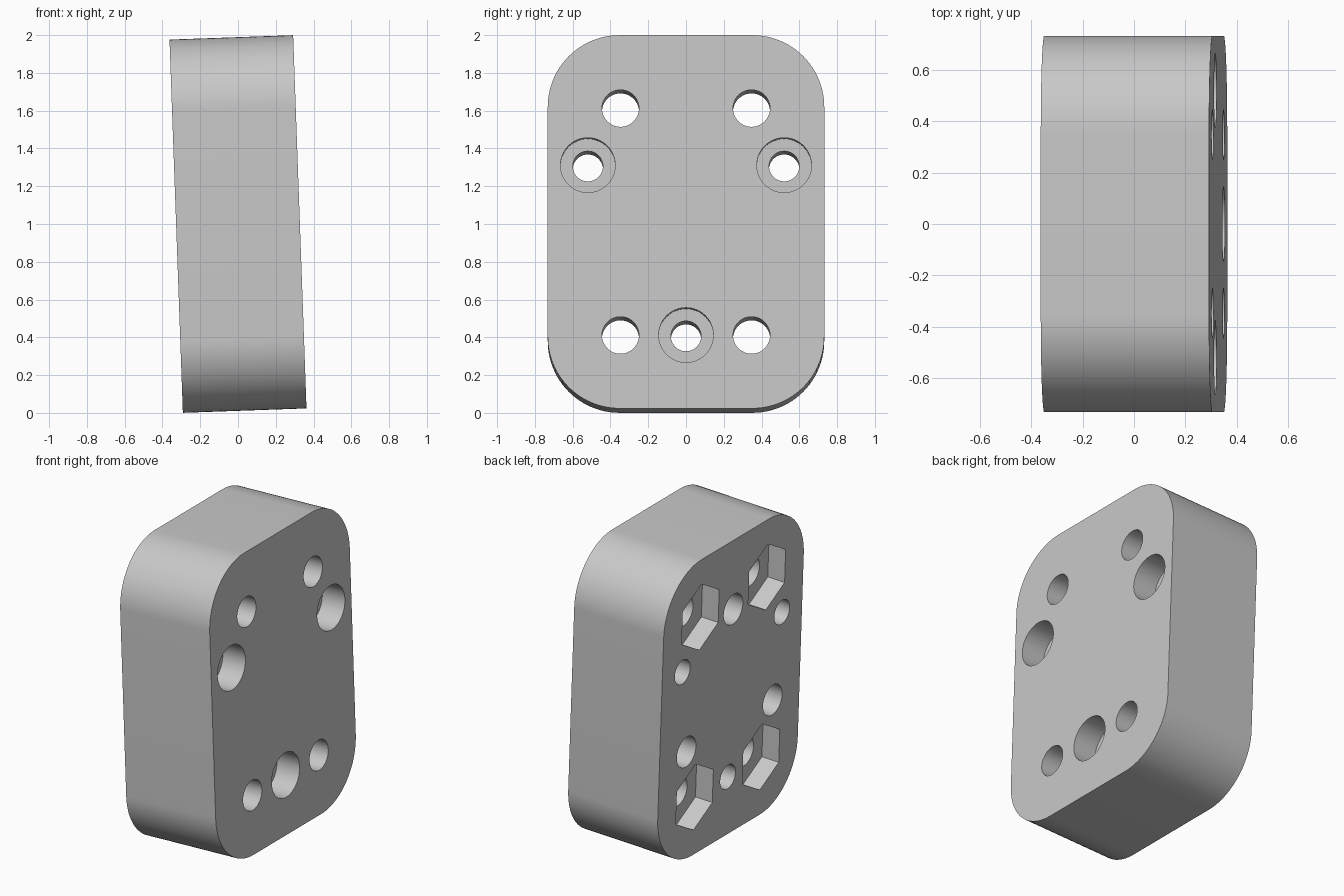
import bpy
import bmesh
from math import sin, cos, pi, radians

if "Cube" in bpy.data.objects:
    bpy.data.objects.remove(bpy.data.objects["Cube"], do_unlink=True)

THICK, WIDTH, HEIGHT, CORNER = 0.655, 1.464, 1.977, 0.38
HALF = THICK / 2
TILT = radians(-2.05)

grey = bpy.data.materials.new("plain grey")
grey.use_nodes = True
colour = (0.58, 0.58, 0.58, 1)
grey.diffuse_color = colour
grey.node_tree.nodes["Principled BSDF"].inputs["Base Color"].default_value = colour


def prism(name, outline, x0, x1):
    """Extrude a (y, z) outline along x."""
    bm = bmesh.new()
    face = bm.faces.new([bm.verts.new((x0, y, z)) for y, z in outline])
    new = bmesh.ops.extrude_face_region(bm, geom=[face])["geom"]
    moved = [v for v in new if isinstance(v, bmesh.types.BMVert)]
    bmesh.ops.translate(bm, verts=moved, vec=(x1 - x0, 0, 0))
    bmesh.ops.recalc_face_normals(bm, faces=bm.faces)
    mesh = bpy.data.meshes.new(name)
    bm.to_mesh(mesh)
    bm.free()
    mesh.materials.append(grey)
    obj = bpy.data.objects.new(name, mesh)
    bpy.context.collection.objects.link(obj)
    return obj


def polygon(y, z, radius, sides=48):
    """Regular polygon with a corner pointing up."""
    return [(y + radius * sin(2 * pi * i / sides), z + radius * cos(2 * pi * i / sides))
            for i in range(sides)]


def rounded_rectangle(width, height, radius, steps=24):
    points = []
    for quarter, (sy, sz) in enumerate([(1, 1), (-1, 1), (-1, -1), (1, -1)]):
        cy, cz = sy * (width / 2 - radius), sz * (height / 2 - radius)
        for i in range(steps + 1):
            a = (quarter + i / steps) * pi / 2
            points.append((cy + radius * cos(a), cz + radius * sin(a)))
    return points


# Main block
block = prism("mounting_block", rounded_rectangle(WIDTH, HEIGHT, CORNER), -HALF, HALF)
bpy.context.view_layer.objects.active = block
block.select_set(True)


def cut(outline, x0, x1):
    """Cut a prism out of the block and discard the cutter."""
    cutter = prism("cutter", outline, x0, x1)
    cutter.hide_render = True
    mod = block.modifiers.new("cut", "BOOLEAN")
    mod.operation, mod.solver, mod.object = "DIFFERENCE", "EXACT", cutter
    bpy.ops.object.modifier_apply(modifier=mod.name)
    bpy.data.objects.remove(cutter, do_unlink=True)


# Four bolt holes with hexagonal nut pockets on the -x face
for y in (-0.347, 0.347):
    for z in (-0.601, 0.601):
        cut(polygon(y, z, 0.098), -1, 1)
        cut(polygon(y, z, 0.22, 6), -1, 0.123 - HALF)

for i in range(3):
    a = radians(30 + 120 * i)
    # Counterbored screw holes, opening on the +x face
    y, z = 0.6 * cos(a), 0.6 * sin(a)
    cut(polygon(y, z, 0.08), -1, 1)
    cut(polygon(y, z, 0.145), HALF - 0.165, 1)
    # Blind holes in the -x face
    y, z = -0.52 * cos(a), -0.52 * sin(a)
    cut(polygon(y, z, 0.1), -1, 0.35 - HALF)

# Slight lean, standing on the ground
block.rotation_euler.y = TILT
block.location.z = 1.0
bpy.ops.object.shade_smooth_by_angle(angle=radians(30))
